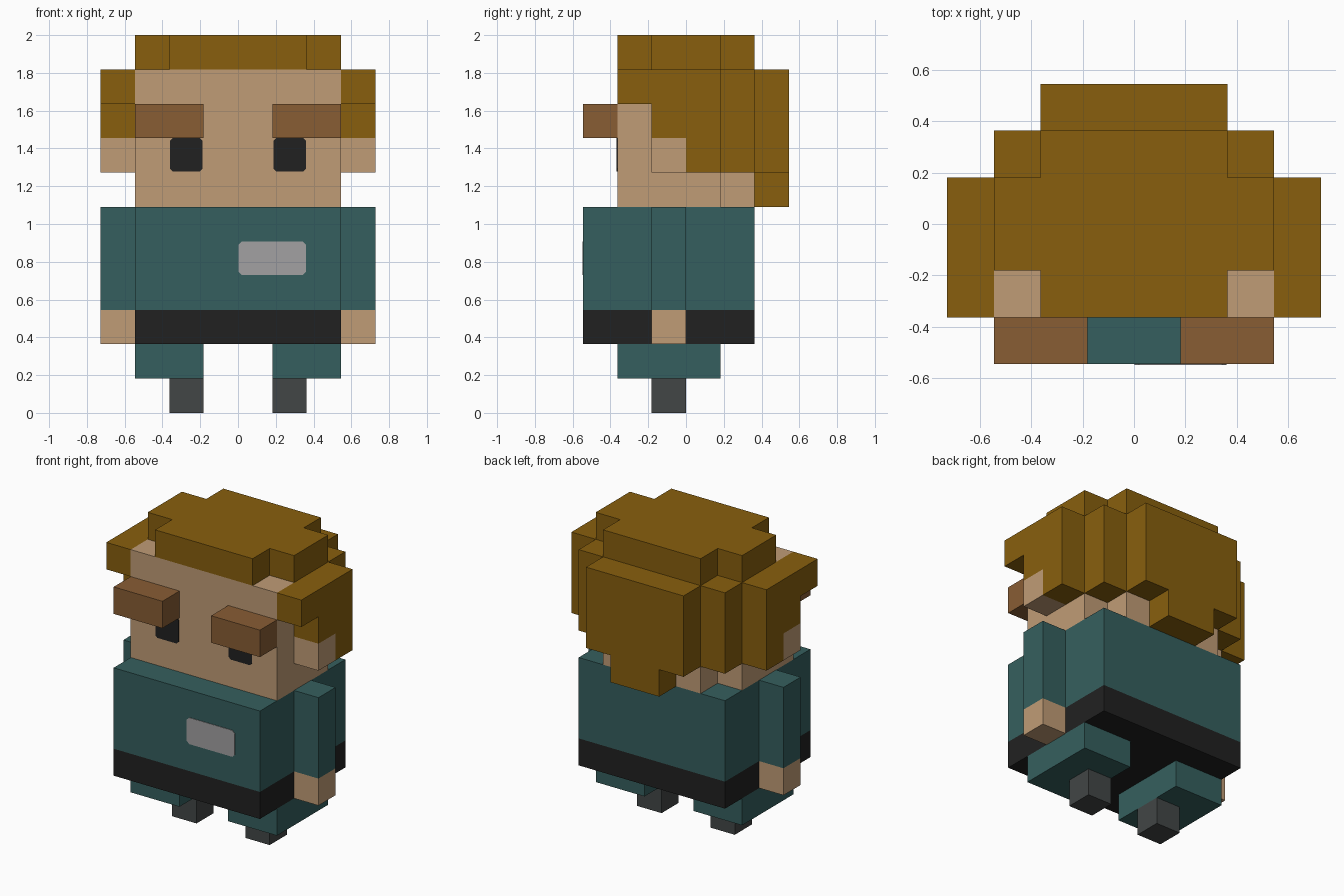
import bpy
import bmesh

cube = bpy.data.objects.get("Cube")
if cube:
    bpy.data.objects.remove(cube, do_unlink=True)

U = 2 / 11  # one block of the grid; all part sizes are in blocks


def material(name, rgb):
    lin = [(c / 255 / 12.92) if c < 11 else ((c / 255 + 0.055) / 1.055) ** 2.4 for c in rgb]
    m = bpy.data.materials.new(name)
    m.use_nodes = True
    m.diffuse_color = (*lin, 1)
    bsdf = m.node_tree.nodes["Principled BSDF"]
    bsdf.inputs["Base Color"].default_value = (*lin, 1)
    bsdf.inputs["Roughness"].default_value = 0.9
    return m


HAIR = material("golden brown hair", (136, 95, 13))
SKIN = material("tan skin", (192, 156, 118))
BROW = material("brown eyebrow", (136, 93, 52))
TEAL = material("teal cloth", (53, 95, 94))
DARK = material("near black", (33, 33, 33))
SHOE = material("dark grey shoe", (66, 70, 70))
BADGE = material("light grey badge", (162, 161, 162))


def prism(name, outline, axis, lo, hi, mat):
    """Extrude a flat outline along axis 0, 1 or 2, from lo to hi."""
    bm = bmesh.new()
    verts = []
    for a, b in outline:
        co = [a, b]
        co.insert(axis, lo)
        verts.append(bm.verts.new([c * U for c in co]))
    face = bm.faces.new(verts)
    ext = bmesh.ops.extrude_face_region(bm, geom=[face])
    step = [0, 0, 0]
    step[axis] = (hi - lo) * U
    bmesh.ops.translate(bm, vec=step, verts=[g for g in ext["geom"] if isinstance(g, bmesh.types.BMVert)])
    bmesh.ops.recalc_face_normals(bm, faces=bm.faces)
    mesh = bpy.data.meshes.new(name)
    bm.to_mesh(mesh)
    bm.free()
    mesh.materials.append(mat)
    ob = bpy.data.objects.new(name, mesh)
    bpy.context.collection.objects.link(ob)
    return ob


def box(name, x, y, z, mat):
    (x0, x1), (y0, y1) = sorted(x), y
    return prism(name, [(x0, y0), (x1, y0), (x1, y1), (x0, y1)], 2, z[0], z[1], mat)


def plate(name, x, z, y, cut, mat):
    """Thin front plate with clipped corners."""
    (x0, x1), (z0, z1) = sorted(x), z
    pts = [(x0 + cut, z0), (x1 - cut, z0), (x1, z0 + cut), (x1, z1 - cut),
           (x1 - cut, z1), (x0 + cut, z1), (x0, z1 - cut), (x0, z0 + cut)]
    return prism(name, pts, 1, y - 0.02, y + 0.02, mat)


# Torso, belt and chest badge
box("torso", (-3, 3), (-3, 2), (3, 6), TEAL)
box("belt", (-3, 3), (-3, 2), (2, 3), DARK)
plate("chest_badge", (0.01, 1.98), (4.01, 4.99), -3, 0.1, BADGE)

# Head with notched back corners
prism("head", [(-3, -2), (3, -2), (3, 1), (2, 1), (2, 2), (-2, 2), (-2, 1), (-3, 1)],
      2, 6, 10, SKIN)

# Top hair, a stepped cross in plan
prism("top_hair", [(-2, -2), (2, -2), (2, -1), (3, -1), (3, 1), (2, 1),
                   (2, 2), (-2, 2), (-2, 1), (-3, 1), (-3, -1), (-2, -1)],
      2, 10, 11, HAIR)

# Back hair with a narrower tail at the nape
prism("back_hair", [(-2, 7), (-1, 7), (-1, 6), (1, 6), (1, 7), (2, 7), (2, 10), (-2, 10)],
      1, 2, 3, HAIR)

# Mirrored parts
for side, s in (("left", 1), ("right", -1)):
    x0, x1 = sorted((3 * s, 4 * s))
    # Side hair steps down toward the back
    prism(side + "_side_hair", [(-2, 9), (-1, 9), (-1, 8), (0, 8), (0, 7), (1, 7), (1, 10), (-2, 10)],
          0, x0, x1, HAIR)
    box(side + "_corner_hair", (2 * s, 3 * s), (1, 2), (7, 10), HAIR)
    box(side + "_ear", (3 * s, 4 * s), (-1, 0), (7, 8), SKIN)
    # Face
    box(side + "_eyebrow", (s, 3 * s), (-3, -2), (8, 9), BROW)
    plate(side + "_eye", (1.03 * s, 1.98 * s), (7.03, 8), -2, 0.08, DARK)
    # Arm
    box(side + "_sleeve", (3 * s, 4 * s), (-1, 0), (3, 6), TEAL)
    box(side + "_hand", (3 * s, 4 * s), (-1, 0), (2, 3), SKIN)
    # Leg
    box(side + "_trouser_leg", (s, 3 * s), (-2, 1), (1, 2), TEAL)
    box(side + "_foot", (s, 2 * s), (-1, 0), (0, 1), SHOE)
